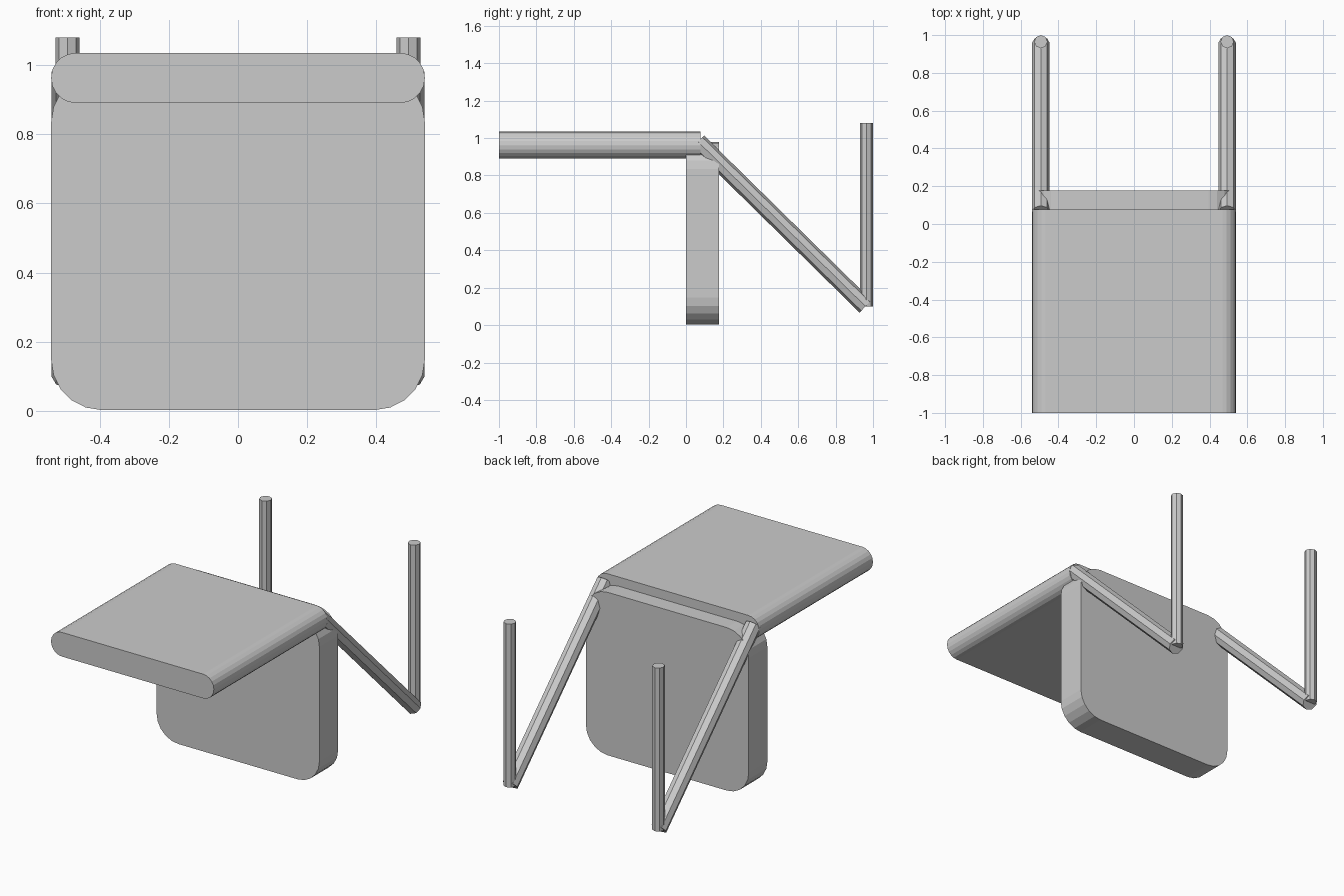
import bpy, bmesh, math
from mathutils import Vector

if "Cube" in bpy.data.objects:
    bpy.data.objects.remove(bpy.data.objects["Cube"])


def make_object(name, bm):
    bmesh.ops.recalc_face_normals(bm, faces=bm.faces)
    mesh = bpy.data.meshes.new(name)
    bm.to_mesh(mesh)
    bm.free()
    obj = bpy.data.objects.new(name, mesh)
    bpy.context.collection.objects.link(obj)
    return obj


def rounded_slab(name, half_width, z0, z1, y0, y1, radius, steps):
    """Rounded rectangle in the xz plane, extruded along y."""
    bm = bmesh.new()
    cx, lo, hi = half_width - radius, z0 + radius, z1 - radius
    verts = []
    for i, (x, z) in enumerate([(cx, hi), (-cx, hi), (-cx, lo), (cx, lo)]):
        for s in range(steps + 1):
            a = math.pi / 2 * (i + s / steps)
            verts.append(bm.verts.new((x + radius * math.cos(a), y0,
                                       z + radius * math.sin(a))))
    face = bm.faces.new(verts)
    ext = bmesh.ops.extrude_face_region(bm, geom=[face])
    moved = [v for v in ext["geom"] if isinstance(v, bmesh.types.BMVert)]
    bmesh.ops.translate(bm, verts=moved, vec=(0, y1 - y0, 0))
    bmesh.ops.remove_doubles(bm, verts=bm.verts, dist=0.0005)
    return make_object(name, bm)


def rod(name, start, end, radius, sides=8):
    start, end = Vector(start), Vector(end)
    bm = bmesh.new()
    bmesh.ops.create_cone(bm, cap_ends=True, segments=sides, radius1=radius,
                          radius2=radius, depth=(end - start).length)
    obj = make_object(name, bm)
    obj.location = (start + end) / 2
    obj.rotation_mode = 'QUATERNION'
    obj.rotation_quaternion = (end - start).to_track_quat('Z', 'Y')
    return obj


# Padded slabs
rounded_slab("horizontal_cushion", 0.54, 0.89, 1.035, -1.0, 0.078, 0.0715, 5)
rounded_slab("vertical_cushion", 0.54, 0.003, 0.98, 0.0, 0.177, 0.145, 5)

# Bent tube frame on both sides
for side, sx in (("left", -1), ("right", 1)):
    x = 0.493 * sx
    rod(side + "_diagonal_tube", (x, 0.065, 0.98), (x, 0.96, 0.10), 0.046)
    rod(side + "_upright_tube", (x, 0.965, 0.10), (x, 0.965, 1.08), 0.035)
